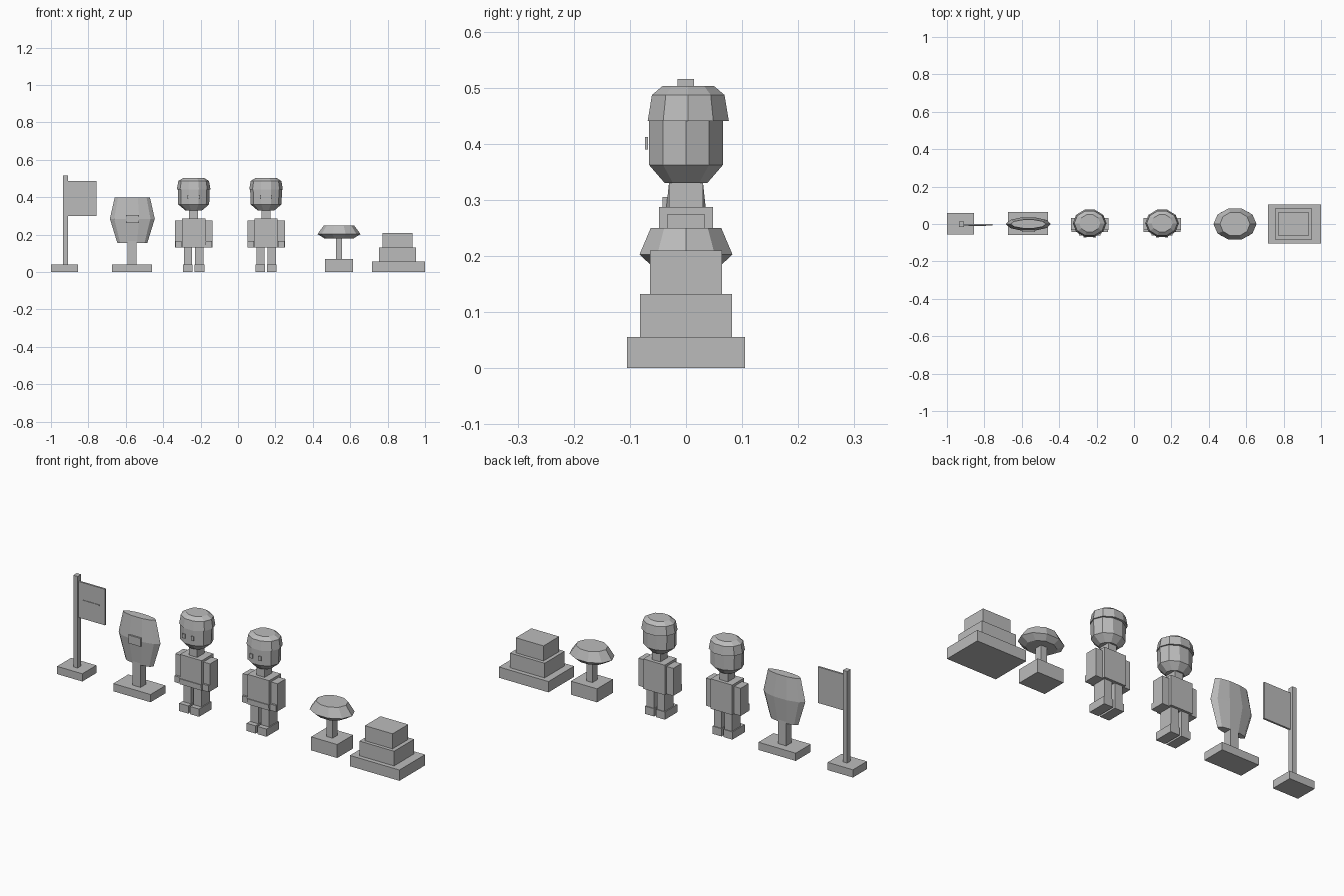
import bpy
import bmesh
import math

cube = bpy.data.objects.get("Cube")
if cube:
    bpy.data.objects.remove(cube, do_unlink=True)

grey = bpy.data.materials.new("plain_grey")
grey.use_nodes = True
grey.diffuse_color = (0.5, 0.5, 0.5, 1)
grey.node_tree.nodes["Principled BSDF"].inputs["Base Color"].default_value = (0.5, 0.5, 0.5, 1)


def finish(name, bm):
    bmesh.ops.recalc_face_normals(bm, faces=bm.faces)
    mesh = bpy.data.meshes.new(name)
    bm.to_mesh(mesh)
    bm.free()
    mesh.materials.append(grey)
    obj = bpy.data.objects.new(name, mesh)
    bpy.context.collection.objects.link(obj)
    return obj


def box(name, xs, ys, zs):
    """Box spanning the given x, y and z ranges."""
    bm = bmesh.new()
    bmesh.ops.create_cube(bm, size=1)
    for v in bm.verts:
        v.co = [(a + b) / 2 + c * (b - a) for (a, b), c in zip((xs, ys, zs), v.co)]
    return finish(name, bm)


def loft(name, x, y, rings, sides=10):
    """Faceted body through rings of (height, x radius, y radius)."""
    bm = bmesh.new()
    loops = []
    for z, rx, ry in rings:
        angles = [math.tau * i / sides for i in range(sides)]
        loops.append([bm.verts.new((x + rx * math.cos(a), y + ry * math.sin(a), z)) for a in angles])
    for low, high in zip(loops, loops[1:]):
        for i in range(sides):
            j = (i + 1) % sides
            bm.faces.new((low[i], low[j], high[j], high[i]))
    bm.faces.new(loops[0])
    bm.faces.new(loops[-1])
    return finish(name, bm)


def mid(c, half):
    return (c - half, c + half)


# Flag on a pole
box("flag_base", (-1, -0.855), (-0.055, 0.06), (0, 0.04))
box("flag_pole", (-0.935, -0.91), (-0.015, 0.014), (0.04, 0.515))
box("flag_cloth", (-0.91, -0.757), (-0.009, 0.001), (0.3, 0.487))
box("flag_stripe", (-0.885, -0.79), (-0.012, -0.009), (0.392, 0.398))

# Shield on a stand
SX = -0.565
box("shield_base", (-0.674, -0.46), (-0.06, 0.063), (0, 0.04))
box("shield_stem", mid(SX - 0.002, 0.023), mid(0, 0.022), (0.04, 0.17))
loft("shield_body", SX, 0, [(0.155, 0.08, 0.022), (0.285, 0.12, 0.037), (0.4, 0.094, 0.024)])
box("shield_emblem", mid(SX, 0.035), (-0.042, -0.03), (0.262, 0.305))


# Two matching figures
def figure(label, x):
    box(label + "_torso", mid(x, 0.062), mid(0, 0.048), (0.132, 0.287))
    box(label + "_belt", mid(x, 0.062), (-0.052, -0.048), (0.146, 0.162))
    box(label + "_neck", mid(x, 0.024), mid(0, 0.03), (0.287, 0.335))
    for side, s in (("right", -1), ("left", 1)):
        box(f"{label}_{side}_arm", mid(x + s * 0.081, 0.019), mid(0, 0.033), (0.132, 0.275))
        box(f"{label}_{side}_hand", mid(x + s * 0.081, 0.017), (-0.043, -0.033), (0.132, 0.165))
        box(f"{label}_{side}_leg", mid(x + s * 0.03, 0.022), mid(0, 0.036), (0.04, 0.132))
        box(f"{label}_{side}_foot", mid(x + s * 0.031, 0.026), (-0.062, 0.04), (0, 0.04))
        box(f"{label}_{side}_eye", mid(x + s * 0.025, 0.008), (-0.073, -0.068), (0.39, 0.412))
    loft(label + "_head", x, 0, [(0.33, 0.045, 0.04), (0.362, 0.083, 0.069),
                                 (0.445, 0.085, 0.069), (0.475, 0.07, 0.058)])
    loft(label + "_hair", x, 0.004, [(0.441, 0.09, 0.076), (0.487, 0.082, 0.068),
                                     (0.503, 0.056, 0.048)])


figure("first_figure", -0.237)
figure("second_figure", 0.15)

# Round-capped post
MX = 0.54
box("post_base", mid(MX, 0.075), mid(0, 0.065), (0, 0.07))
box("post_stem", mid(MX, 0.017), mid(0, 0.02), (0.07, 0.185))
loft("post_cap", MX, 0, [(0.18, 0.078, 0.062), (0.203, 0.115, 0.087), (0.25, 0.08, 0.066)])

# Stepped plinth
box("plinth_bottom_step", (0.716, 1), mid(0, 0.105), (0, 0.056))
box("plinth_middle_step", (0.754, 0.953), mid(0, 0.082), (0.056, 0.132))
box("plinth_top_step", (0.773, 0.932), mid(0, 0.064), (0.132, 0.21))
